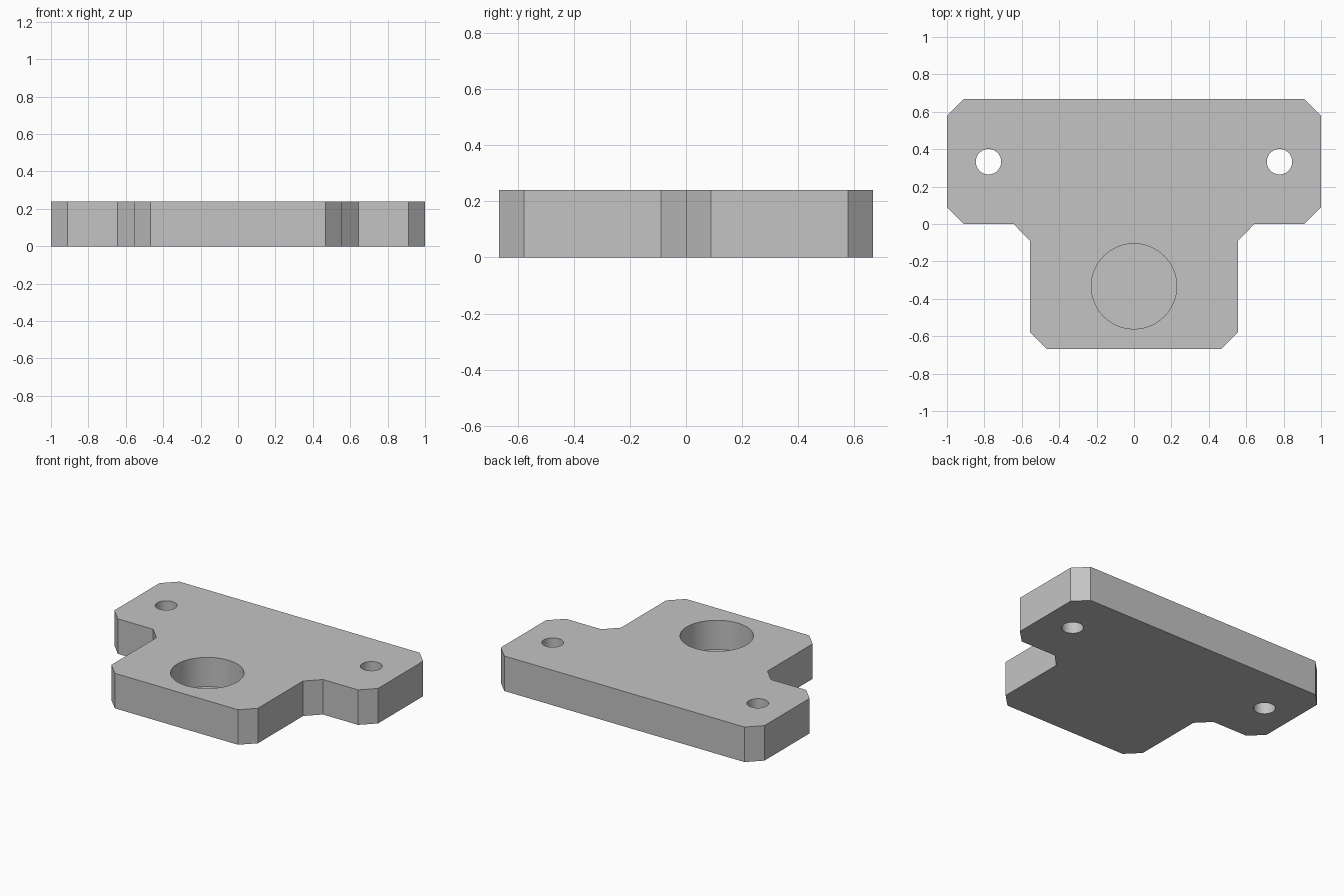
import bpy
import bmesh
from math import radians

default = bpy.data.objects.get("Cube")
if default:
    bpy.data.objects.remove(default, do_unlink=True)

HEIGHT = 0.24
POCKET_FLOOR = 0.04

# Single grey material
grey = bpy.data.materials.new("plain grey")
grey.use_nodes = True
colour = (0.55, 0.55, 0.55, 1)
grey.diffuse_color = colour
grey.node_tree.nodes["Principled BSDF"].inputs["Base Color"].default_value = colour

# T-shaped plate: right half of the chamfered outline, mirrored to the left
half = [(0.467, -0.667), (0.556, -0.578), (0.556, -0.089), (0.644, 0),
        (0.911, 0), (1, 0.089), (1, 0.578), (0.911, 0.667)]
outline = half + [(-x, y) for x, y in reversed(half)]

bm = bmesh.new()
base = bm.faces.new([bm.verts.new((x, y, 0)) for x, y in outline])
top = bmesh.ops.extrude_face_region(bm, geom=[base])["geom"]
bmesh.ops.translate(bm, vec=(0, 0, HEIGHT),
                    verts=[g for g in top if isinstance(g, bmesh.types.BMVert)])
bmesh.ops.recalc_face_normals(bm, faces=bm.faces)
mesh = bpy.data.meshes.new("mounting_plate")
bm.to_mesh(mesh)
bm.free()
mesh.materials.append(grey)
plate = bpy.data.objects.new("mounting_plate", mesh)
bpy.context.collection.objects.link(plate)


def cut_hole(name, x, y, radius, bottom):
    """Drill a round hole down to the given height."""
    depth = HEIGHT + 0.1 - bottom
    bpy.ops.mesh.primitive_cylinder_add(vertices=64, radius=radius, depth=depth,
                                        location=(x, y, bottom + depth / 2))
    cutter = bpy.context.object
    cutter.name = name
    cutter.hide_render = True
    cutter.data.materials.append(grey)
    mod = plate.modifiers.new(name, "BOOLEAN")
    mod.operation = "DIFFERENCE"
    mod.solver = "EXACT"
    mod.object = cutter
    bpy.context.view_layer.objects.active = plate
    bpy.ops.object.modifier_apply(modifier=name)
    bpy.data.objects.remove(cutter, do_unlink=True)


# Two through holes in the wings and a blind round pocket in the stem
for side, sign in (("left", 1), ("right", -1)):
    cut_hole(side + "_bolt_hole", sign * 0.778, 0.333, 0.068, -0.1)
cut_hole("round_pocket", 0, -0.333, 0.228, POCKET_FLOOR)

# Smooth hole walls, sharp plate edges
bpy.ops.object.select_all(action="DESELECT")
plate.select_set(True)
bpy.context.view_layer.objects.active = plate
bpy.ops.object.shade_smooth_by_angle(angle=radians(30))
